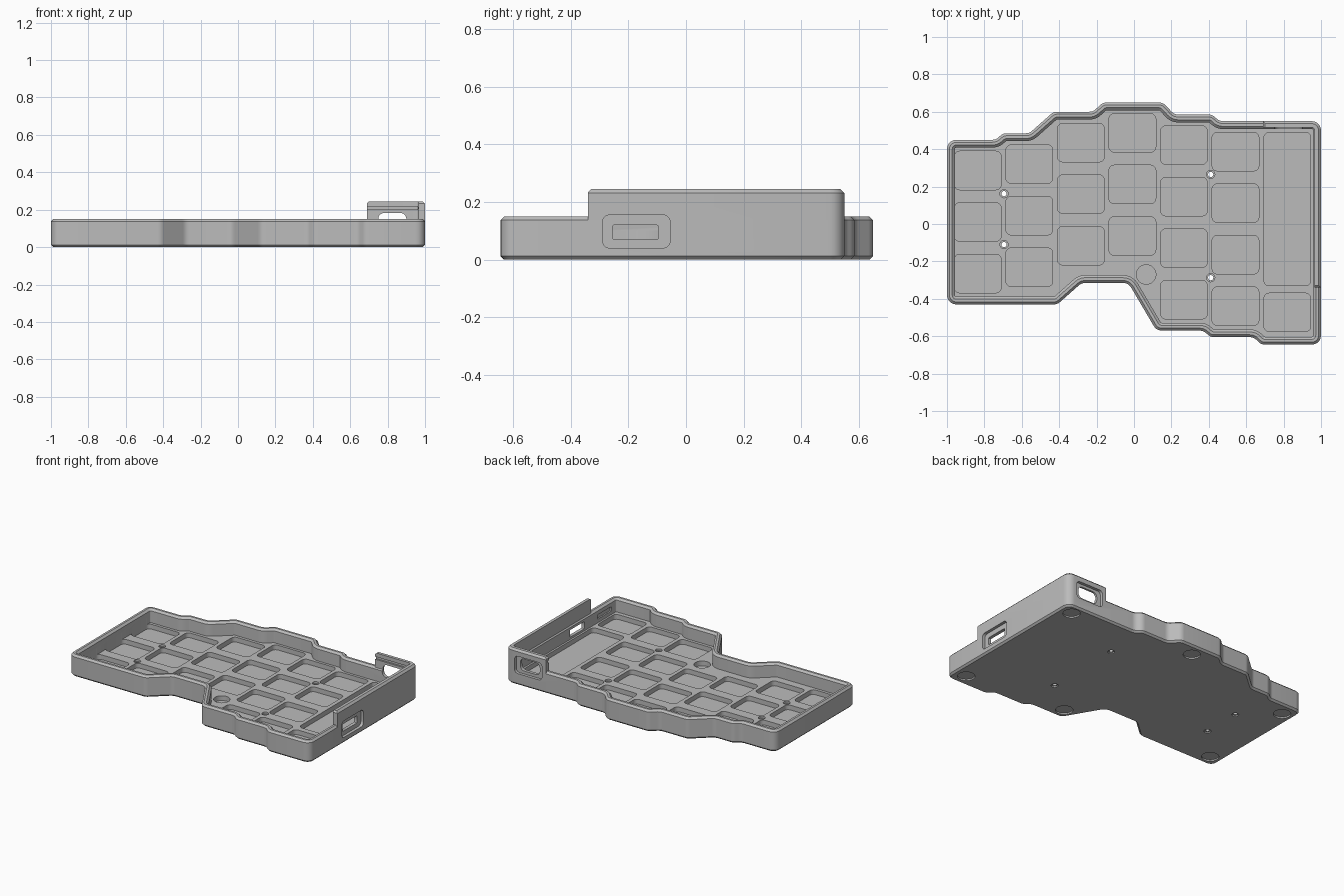
import bpy, bmesh, math
from mathutils import Vector, Matrix

if "Cube" in bpy.data.objects:
    bpy.data.objects.remove(bpy.data.objects["Cube"])

gray = bpy.data.materials.new("plain gray")
gray.use_nodes = True
color = (0.5, 0.5, 0.5, 1)
gray.diffuse_color = color
gray.node_tree.nodes["Principled BSDF"].inputs["Base Color"].default_value = color


def rounded(points, radius, inset=0, steps=5):
    """Inset a counter-clockwise outline and round its corners."""
    result = []
    count = len(points)
    for i in range(count):
        p = Vector(points[i])
        a = (p - Vector(points[i - 1])).normalized()
        b = (Vector(points[(i + 1) % count]) - p).normalized()
        na, nb = Vector((-a.y, a.x)), Vector((-b.y, b.x))
        corner = p + (na + nb) * inset / (1 + na.dot(nb))
        turn = math.atan2(a.x * b.y - a.y * b.x, a.dot(b))
        side = math.copysign(1, turn)
        r = max(radius - side * inset, 0.005)
        start = corner - a * r * math.tan(abs(turn) / 2)
        center = start + na * side * r
        for k in range(steps + 1):
            result.append(center + Matrix.Rotation(turn * k / steps, 2) @ (start - center))
    return result


def loft(bm, points, radius, rings, closed=False, axes="xyz", steps=5):
    """Skin a stack of (inset, height) rings, laid out along the given axes."""
    loops = []
    for inset, height in rings:
        loop = []
        for p in rounded(points, radius, inset, steps):
            place = dict(zip(axes, (p.x, p.y, height)))
            loop.append(bm.verts.new((place["x"], place["y"], place["z"])))
        loops.append(loop)
    pairs = list(zip(loops, loops[1:]))
    if closed:
        pairs.append((loops[-1], loops[0]))
    else:
        bm.faces.new(loops[0])
        bm.faces.new(loops[-1])
    for low, high in pairs:
        for i in range(len(low)):
            j = (i + 1) % len(low)
            bm.faces.new((low[i], low[j], high[j], high[i]))


def block(bm, u, v, w, radius, axes="xyz", steps=5):
    """Rounded prism: u and v are spans of the profile, w is the depth span."""
    corners = [(u[0], v[0]), (u[1], v[0]), (u[1], v[1]), (u[0], v[1])]
    loft(bm, corners, radius, [(0, w[0]), (0, w[1])], axes=axes, steps=steps)


def disc(bm, x, y, r, low, high):
    block(bm, (x - r, x + r), (y - r, y + r), (low, high), r * 0.999, steps=8)


def finish(name, bm):
    bmesh.ops.remove_doubles(bm, verts=bm.verts, dist=0.0001)
    bmesh.ops.recalc_face_normals(bm, faces=bm.faces)
    mesh = bpy.data.meshes.new(name)
    bm.to_mesh(mesh)
    bm.free()
    mesh.materials.append(gray)
    obj = bpy.data.objects.new(name, mesh)
    bpy.context.collection.objects.link(obj)
    return obj


def boolean(obj, cutter, operation="DIFFERENCE"):
    mod = obj.modifiers.new("cut", "BOOLEAN")
    mod.operation, mod.solver, mod.object = operation, "EXACT", cutter
    bpy.context.view_layer.objects.active = obj
    bpy.ops.object.modifier_apply(modifier=mod.name)


# Case outline, back edge then front edge
outline = [(-1, .45), (-.74, .45), (-.70, .485), (-.56, .485), (-.43, .60), (-.22, .60),
           (-.165, .65), (.155, .65), (.215, .585), (.42, .585), (.455, .55), (1, .55),
           (1, -.645), (.68, -.645), (.64, -.605), (.41, -.605), (.37, -.57), (.12, -.57),
           (-.03, -.315), (-.28, -.315), (-.41, -.43), (-1, -.43)][::-1]
FLOOR, POCKET = 0.055, 0.022

# Tray with chamfered rim
bm = bmesh.new()
loft(bm, outline, .05, [(.012, 0), (0, .012), (0, .137), (.013, .15), (.028, .15),
                        (.042, .137), (.042, FLOOR)])
tray = finish("case_tray", bm)

# Raised wall around the back left corner
bm = bmesh.new()
loft(bm, outline, .05, [(0, .137), (0, .232), (.013, .245), (.034, .245), (.034, .137)],
     closed=True)
raised = finish("raised_wall", bm)
bm = bmesh.new()
block(bm, (.69, 1.1), (-.34, .8), (.1, .25), .01, steps=1)
top = [e for e in bm.edges if all(v.co.z > .2 for v in e.verts)]
bmesh.ops.bevel(bm, geom=top, offset=.016, segments=1, affect="EDGES")
keep = finish("raised_wall_limits", bm)
boolean(raised, keep, "INTERSECT")

# Key pockets, one column at a time: top row centre and row count
first = bmesh.new()
columns = [(.286, 3), (.32, 3), (.435, 3), (.487, 3), (.422, 4), (.387, 4)]
for i, (y, rows) in enumerate(columns):
    x = -.835 + .2755 * i
    for row in range(rows):
        c = y - .2755 * row
        block(first, (x - .125, x + .125), (c - .103, c + .103), (POCKET, .1), .028)
for span in ((-.33, .49), (-.575, -.37)):
    block(first, (.695, .945), span, (POCKET, .1), .028)

# Button well and foot recesses
disc(first, .065, -.27, .052, POCKET, .1)
for x, y in ((.91, .475), (0, .565), (-.914, .358), (-.914, -.345), (.165, -.485), (.91, -.555)):
    disc(first, x, y, .055, -.05, .01)

# Port recesses in the side and back, and a slot inside the side wall
block(first, (-.29, -.055), (.04, .155), (.98, 1.1), .025, "yzx")
block(first, (.72, .93), (.08, .2), (.53, .7), .025, "xzy")
block(first, (-.55, -.4), (.08, .11), (.93, .968), .004, "yzx", 2)

# Port openings and screw counterbores
second = bmesh.new()
block(second, (-.255, -.097), (.07, .12), (.93, 1.1), .005, "yzx", 2)
block(second, (.75, .9), (.1, .182), (.45, .7), .03, "xzy")
screws = [(-.695, .162), (-.695, -.11), (.41, .265), (.41, -.287)]
for x, y in screws:
    disc(second, x, y, .022, .042, .1)
    disc(second, x, y, .022, -.05, .008)

# Screw holes and the lid groove
third = bmesh.new()
for x, y in screws:
    disc(third, x, y, .014, -.1, .1)
block(third, (.65, .962), (.2, .218), (.48, .528), .004, "xzy", 2)

cutters = [finish("cutter", b) for b in (first, second, third)]
for obj in (tray, raised):
    for cutter in cutters:
        boolean(obj, cutter)
for helper in cutters + [keep]:
    bpy.data.objects.remove(helper)

# Smooth the rounded corners, keep chamfers crisp
for obj in (tray, raised):
    bpy.ops.object.select_all(action="DESELECT")
    obj.select_set(True)
    bpy.context.view_layer.objects.active = obj
    bpy.ops.object.shade_smooth_by_angle(angle=math.radians(30))
